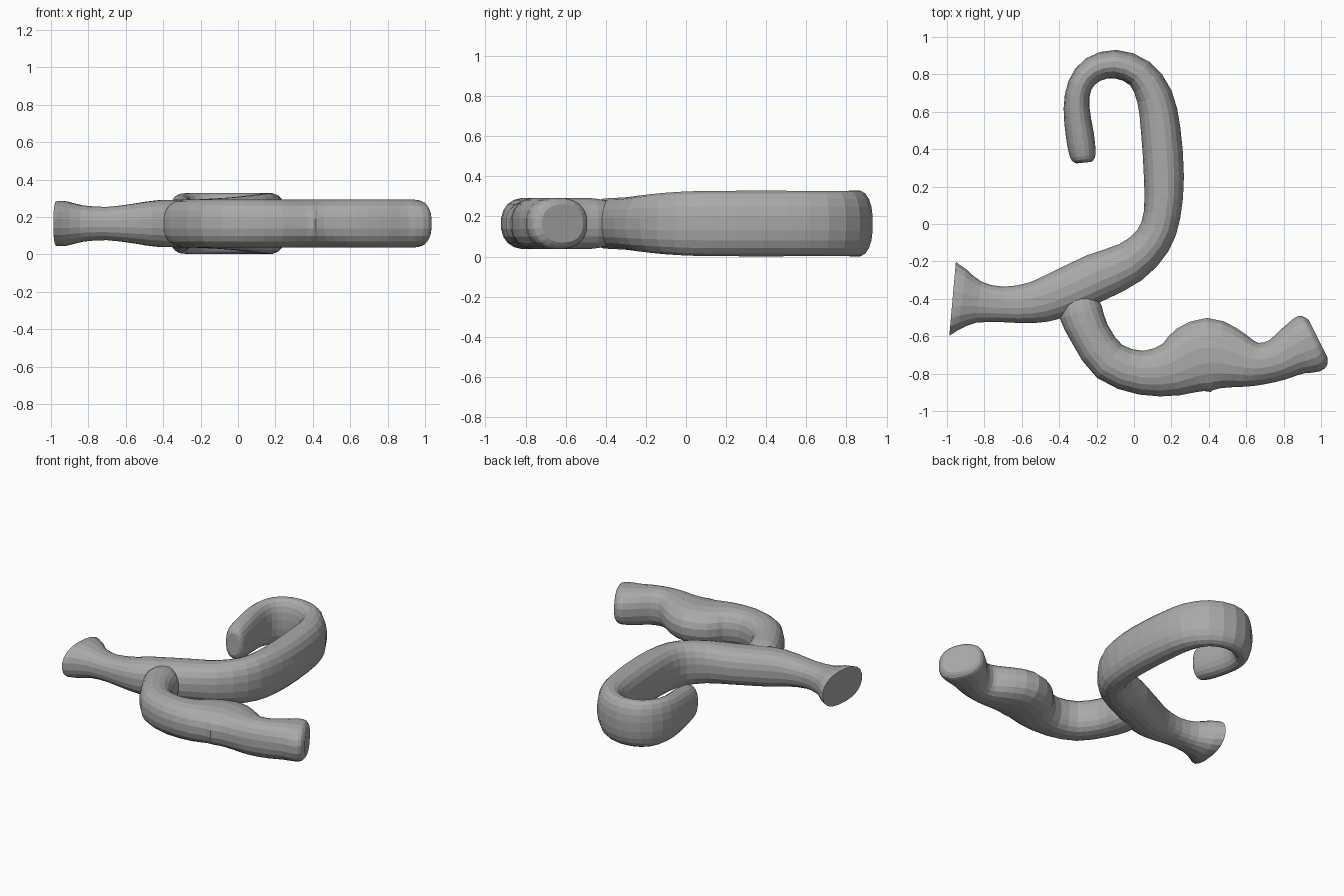
import bpy, bmesh, math
from mathutils import Vector

if "Cube" in bpy.data.objects:
    bpy.data.objects.remove(bpy.data.objects["Cube"])

MID_Z = 0.165
SIDES = 20

metal = bpy.data.materials.new("grey metal")
metal.diffuse_color = (0.4, 0.4, 0.4, 1)
metal.use_nodes = True
metal.node_tree.nodes["Principled BSDF"].inputs["Base Color"].default_value = metal.diffuse_color


def smooth(pts, steps=2):
    """Catmull-Rom resampling of the stations."""
    p = [Vector(q) for q in pts]
    p = [2 * p[0] - p[1]] + p + [2 * p[-1] - p[-2]]
    out = []
    for i in range(1, len(p) - 2):
        a, b, c, d = p[i - 1:i + 3]
        for k in range(steps):
            t = k / steps
            out.append(0.5 * (2 * b + (c - a) * t + (2 * a - 5 * b + 4 * c - d) * t * t
                              + (3 * b - a - 3 * c + d) * t ** 3))
    return out + [p[-2]]


def spow(v, e):
    return math.copysign(abs(v) ** e, v)


def tube(name, stations):
    """Flat-lying tube; station = x, y, half width, half height."""
    s = smooth(stations)
    bm = bmesh.new()
    rings = []
    for i, q in enumerate(s):
        a, b = s[max(i - 1, 0)], s[min(i + 1, len(s) - 1)]
        t = Vector((b[0] - a[0], b[1] - a[1])).normalized()
        ring = []
        for k in range(SIDES):
            ang = math.tau * (k + 0.5) / SIDES
            w, h = q[2] * spow(math.cos(ang), 0.85), q[3] * spow(math.sin(ang), 0.85)
            ring.append(bm.verts.new((q[0] - t.y * w, q[1] + t.x * w, MID_Z + h)))
        rings.append(ring)
    for r0, r1 in zip(rings, rings[1:]):
        for k in range(SIDES):
            j = (k + 1) % SIDES
            bm.faces.new((r0[k], r0[j], r1[j], r1[k]))
    bm.faces.new(rings[0])
    bm.faces.new(rings[-1])
    bmesh.ops.recalc_face_normals(bm, faces=bm.faces)
    me = bpy.data.meshes.new(name)
    bm.to_mesh(me)
    bm.free()
    me.materials.append(metal)
    ob = bpy.data.objects.new(name, me)
    bpy.context.collection.objects.link(ob)
    return ob


# flared stem running into the tall curled hook
hook = tube("stem_and_hook", [
    (-.97, -.40, .20, .12), (-.92, -.405, .167, .12), (-.83, -.418, .112, .098),
    (-.70, -.43, .096, .09), (-.55, -.422, .11, .108), (-.42, -.385, .125, .126),
    (-.20, -.285, .13, .131), (-.02, -.205, .115, .142), (.10, -.09, .102, .155),
    (.15, .05, .10, .163), (.16, .25, .108, .165), (.143, .5, .107, .165),
    (.11, .68, .098, .165), (.03, .805, .082, .165), (-.10, .855, .077, .165),
    (-.22, .825, .072, .165), (-.29, .74, .066, .162), (-.307, .62, .07, .152),
    (-.29, .48, .076, .138), (-.277, .39, .073, .125), (-.27, .345, .062, .11),
    (-.268, .328, .04, .08)])

# lower arm with the finger bump on its upper side
arm = tube("lower_arm", [
    (-.30, -.40, .10, .115), (-.285, -.47, .118, .127), (-.235, -.59, .108, .129),
    (-.13, -.735, .112, .129), (.04, -.795, .119, .129), (.20, -.777, .147, .129),
    (.30, -.727, .184, .129), (.40, -.70, .20, .129), (.50, -.715, .17, .129),
    (.60, -.742, .133, .129), (.68, -.747, .113, .129), (.77, -.725, .115, .129),
    (.85, -.68, .135, .129), (.925, -.645, .16, .129), (.965, -.625, .15, .122),
    (.985, -.615, .115, .095)])

# fuse the arm into the stem
fuse = hook.modifiers.new("fuse", 'BOOLEAN')
fuse.operation = 'UNION'
fuse.solver = 'EXACT'
fuse.object = arm
bpy.context.view_layer.objects.active = hook
bpy.ops.object.modifier_apply(modifier=fuse.name)
bpy.data.objects.remove(arm)
hook.name = "branched_hook"
